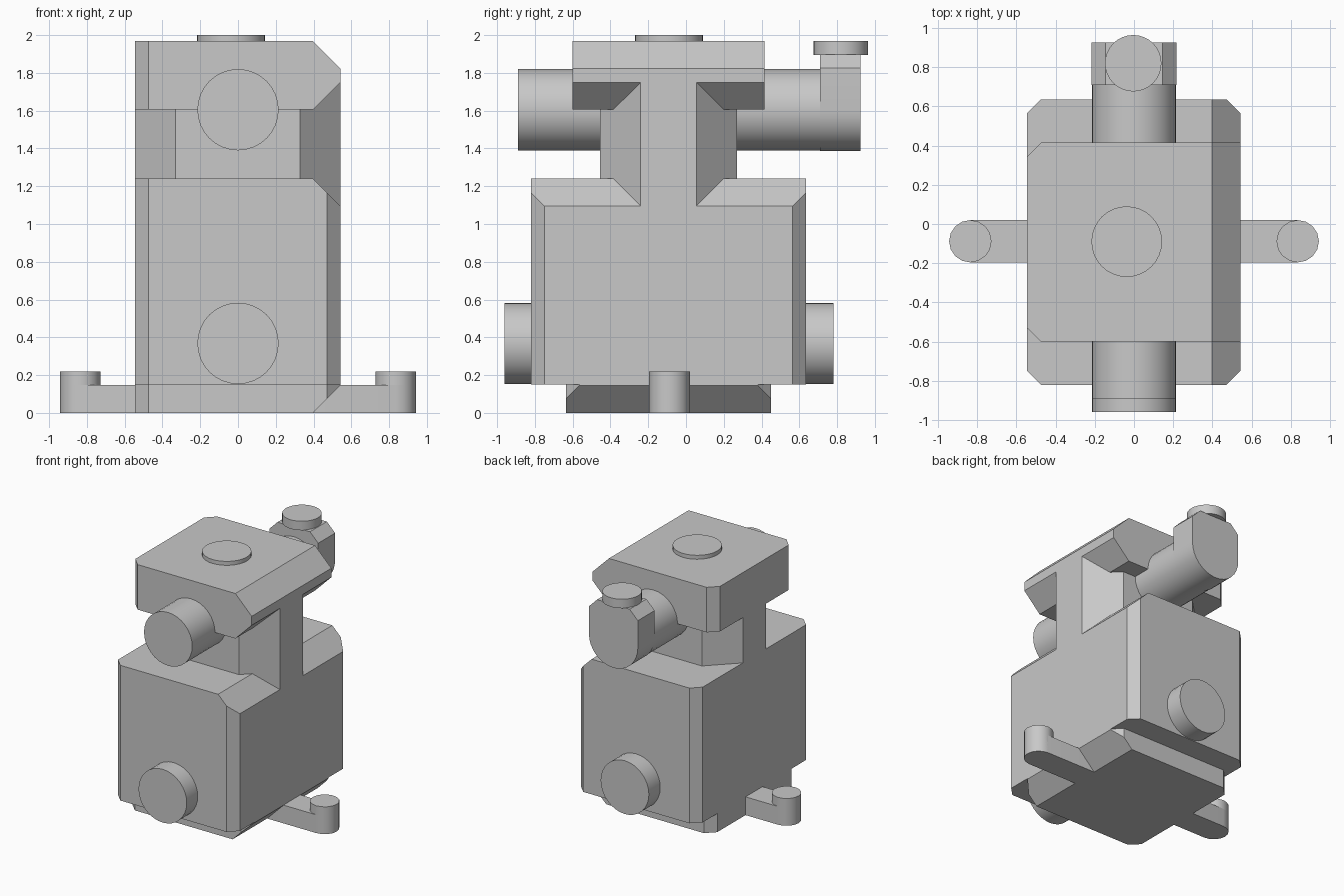
import bpy, bmesh
from math import sin, cos, pi, radians
from mathutils import Vector

cube = bpy.data.objects.get("Cube")
if cube:
    bpy.data.objects.remove(cube, do_unlink=True)

grey = bpy.data.materials.new("plain grey")
grey.use_nodes = True
grey.diffuse_color = (0.58, 0.58, 0.58, 1)
grey.node_tree.nodes["Principled BSDF"].inputs["Base Color"].default_value = grey.diffuse_color

CY = -0.0925      # depth centre of the housing
LEFT, RIGHT = 0.542, -0.545
BEVEL = 0.07      # vertical corner bevel
SLOPE = 0.145     # large bevel along the +x edges


def arc(cx, cy, r, start, end, steps):
    angles = [start + (end - start) * i / steps for i in range(steps + 1)]
    return [(cx + r * cos(radians(a)), cy + r * sin(radians(a))) for a in angles]


def prism(name, outline, lo, hi, axis="Z", cuts=()):
    """Extrude an outline along Z or Y, then slice off the side each cut normal points to."""
    bm = bmesh.new()

    def place(p, w):
        return (p[0], p[1], w) if axis == "Z" else (p[0], w, p[1])
    rings = [[bm.verts.new(place(p, w)) for p in outline] for w in (lo, hi)]
    for ring in rings:
        bm.faces.new(ring)
    n = len(outline)
    for i in range(n):
        j = (i + 1) % n
        bm.faces.new((rings[0][i], rings[0][j], rings[1][j], rings[1][i]))
    for point, normal in cuts:
        geom = bm.verts[:] + bm.edges[:] + bm.faces[:]
        cut = bmesh.ops.bisect_plane(bm, geom=geom, plane_co=Vector(point),
                                     plane_no=Vector(normal), clear_outer=True)
        edges = [e for e in cut["geom_cut"] if isinstance(e, bmesh.types.BMEdge)]
        bmesh.ops.contextual_create(bm, geom=edges)
    bmesh.ops.recalc_face_normals(bm, faces=bm.faces[:])
    mesh = bpy.data.meshes.new(name)
    bm.to_mesh(mesh)
    bm.free()
    mesh.materials.append(grey)
    obj = bpy.data.objects.new(name, mesh)
    bpy.context.collection.objects.link(obj)
    bpy.ops.object.select_all(action="DESELECT")
    obj.select_set(True)
    bpy.context.view_layer.objects.active = obj
    bpy.ops.object.shade_smooth_by_angle(angle=radians(30))
    return obj


def cylinder(name, cx, cy, r, lo, hi, axis="Z", sides=32):
    return prism(name, arc(cx, cy, r, 0, 360, sides)[:-1], lo, hi, axis)


def plan(half_depth, bevel_left, bevel_right):
    """Rectangle in plan with separately bevelled +x and -x corners."""
    pts = []
    for x, b, inward, order in ((LEFT, bevel_left, -1, 1), (RIGHT, bevel_right, 1, -1)):
        lower = [(x + inward * b, CY - half_depth), (x, CY - half_depth + b)]
        upper = [(x, CY + half_depth - b), (x + inward * b, CY + half_depth)]
        side = (lower + upper) if b else [lower[0], upper[0]]
        pts += side[::order]
    return pts


def top_slope(z):
    return ((LEFT - SLOPE, 0, z), (1, 0, 1))


def bottom_slope(z):
    return ((LEFT - SLOPE, 0, z), (1, 0, -1))


# Stepped housing
prism("base", plan(0.5425, BEVEL, BEVEL), 0, 0.15, cuts=[bottom_slope(0)])
prism("main_body", plan(0.7275, BEVEL, BEVEL), 0.15, 1.24, cuts=[top_slope(1.24)])
prism("neck", plan(0.3625, 0.215, 0.215), 1.05, 1.8)
prism("top_block", plan(0.5075, 0, BEVEL), 1.605, 1.968,
      cuts=[top_slope(1.968), bottom_slope(1.605)])
cylinder("top_disc", -0.037, -0.09, 0.18, 1.95, 2.0)

# Horizontal pipes running front to back
cylinder("lower_pipe", 0, 0.368, 0.215, -0.96, 0.78, "Y")
cylinder("upper_pipe", 0, 1.605, 0.215, -0.89, 0.75, "Y")

# Rear elbow: round below, bevelled above, with a cap
elbow = arc(0, 1.605, 0.218, 180, 360, 16)
elbow += [(0.218, 1.825), (0.145, 1.898), (-0.145, 1.898), (-0.218, 1.825)]
prism("elbow", elbow, 0.71, 0.925, "Y")
cylinder("elbow_cap", -0.004, 0.82, 0.144, 1.895, 1.968)

# Foot bar with rounded ends and posts
REACH, R = 0.835, 0.108
bar = arc(REACH, -0.088, R, -90, 90, 8) + arc(-REACH, -0.088, R, 90, 270, 8)
prism("foot_bar", bar, 0, 0.147)
for side, x in (("left", REACH), ("right", -REACH)):
    cylinder(side + "_foot_post", x, -0.088, R, 0, 0.22, sides=16)
